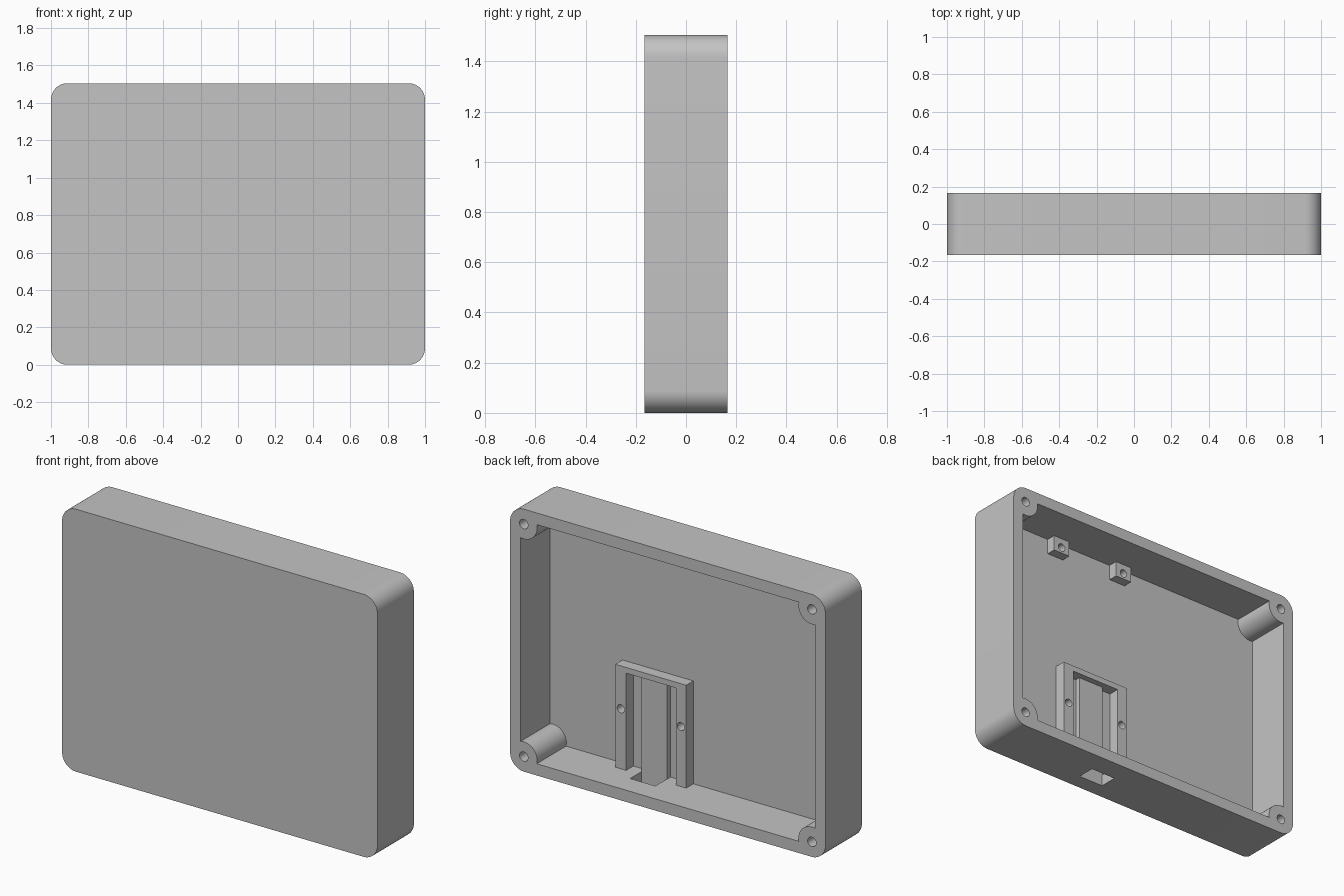
import bpy, bmesh, math
from mathutils import Matrix, Vector

if "Cube" in bpy.data.objects:
    bpy.data.objects.remove(bpy.data.objects["Cube"], do_unlink=True)

grey = bpy.data.materials.new("plain grey")
grey.use_nodes = True
COLOUR = (0.55, 0.55, 0.55, 1)
grey.diffuse_color = COLOUR
grey.node_tree.nodes["Principled BSDF"].inputs["Base Color"].default_value = COLOUR


def finish(name, bm):
    bmesh.ops.recalc_face_normals(bm, faces=bm.faces)
    mesh = bpy.data.meshes.new(name)
    bm.to_mesh(mesh)
    bm.free()
    mesh.materials.append(grey)
    ob = bpy.data.objects.new(name, mesh)
    bpy.context.scene.collection.objects.link(ob)
    return ob


def box(name, xs, ys, zs, radius=0):
    """Box from ranges; radius rounds the edges that run front to back."""
    bm = bmesh.new()
    bmesh.ops.create_cube(bm, size=1)
    for v in bm.verts:
        v.co = Vector([r[0] if c < 0 else r[1] for c, r in zip(v.co, (xs, ys, zs))])
    if radius:
        edges = [e for e in bm.edges
                 if abs(e.verts[0].co.y - e.verts[1].co.y) > 0.01]
        bmesh.ops.bevel(bm, geom=edges, offset=radius, segments=12,
                        profile=0.5, affect='EDGES')
    return finish(name, bm)


def rod(name, x, z, ys, radius, sides=32):
    """Cylinder that runs front to back."""
    bm = bmesh.new()
    place = Matrix.Translation((x, sum(ys) / 2, z)) @ Matrix.Rotation(math.pi / 2, 4, 'X')
    bmesh.ops.create_cone(bm, cap_ends=True, segments=sides, radius1=radius,
                          radius2=radius, depth=ys[1] - ys[0], matrix=place)
    return finish(name, bm)


def cut(target, *cutters):
    """Subtract each cutter in turn, then delete it."""
    for c in cutters:
        c.hide_render = True
        mod = target.modifiers.new("cut", 'BOOLEAN')
        mod.operation = 'DIFFERENCE'
        mod.solver = 'EXACT'
        mod.object = c
        bpy.context.view_layer.update()
        graph = bpy.context.evaluated_depsgraph_get()
        mesh = bpy.data.meshes.new_from_object(target.evaluated_get(graph))
        target.modifiers.clear()
        target.data = mesh
        bpy.data.objects.remove(c, do_unlink=True)


DEPTH, HEIGHT, WALL = 0.165, 1.505, 0.067
FLOOR = -0.1          # inside face of the front panel
PAD = -0.035          # rear face of the board bracket
CORNERS = [(x, z) for x in (-0.914, 0.914) for z in (0.086, HEIGHT - 0.086)]

# Hollow case: the cavity leaves round screw posts standing in the corners
case = box("case", (-1, 1), (-DEPTH, DEPTH), (0, HEIGHT), radius=0.088)
cavity = box("cavity", (WALL - 1, 1 - WALL), (FLOOR, 0.3), (WALL, HEIGHT - WALL))
cut(cavity, *[rod("post", x, z, (-0.3, 0.5), 0.085, 64) for x, z in CORNERS])
cut(case, cavity)
cut(case, *[rod("screw_hole", x, z, (-0.06, 0.3), 0.027) for x, z in CORNERS])

# Cable port through the bottom wall
cut(case, box("port", (0.17, 0.33), (-0.07, 0.035), (-0.1, 0.1)))

# Board bracket with a shallow bed and a deep channel on either side
bracket = box("board_bracket", (0.023, 0.473), (FLOOR - 0.01, PAD), (0.06, 0.657))
cut(bracket,
    box("bed", (0.088, 0.404), (-0.07, 0.1), (-0.1, 0.624)),
    box("channel", (0.088, 0.168), (-0.3, 0.1), (-0.1, 0.624)),
    box("channel", (0.332, 0.404), (-0.3, 0.1), (-0.1, 0.624)),
    *[rod("bracket_hole", x, 0.411, (-0.3, 0.1), 0.023) for x in (0.057, 0.438)])

# Two drilled tabs under the top wall
tabs = []
for side, x in (("right", 0.037), ("left", 0.48)):
    tab = box(side + "_tab", (x - 0.054, x + 0.054), (FLOOR - 0.01, -0.045),
              (1.348, HEIGHT - WALL + 0.01))
    cut(tab, rod("tab_hole", x, 1.383, (-0.3, 0.1), 0.023))
    tabs.append(tab)

# Smooth the round walls, keep the edges crisp
bpy.ops.object.select_all(action='DESELECT')
for ob in [case, bracket] + tabs:
    ob.select_set(True)
bpy.context.view_layer.objects.active = case
bpy.ops.object.shade_smooth_by_angle(angle=math.radians(30))
